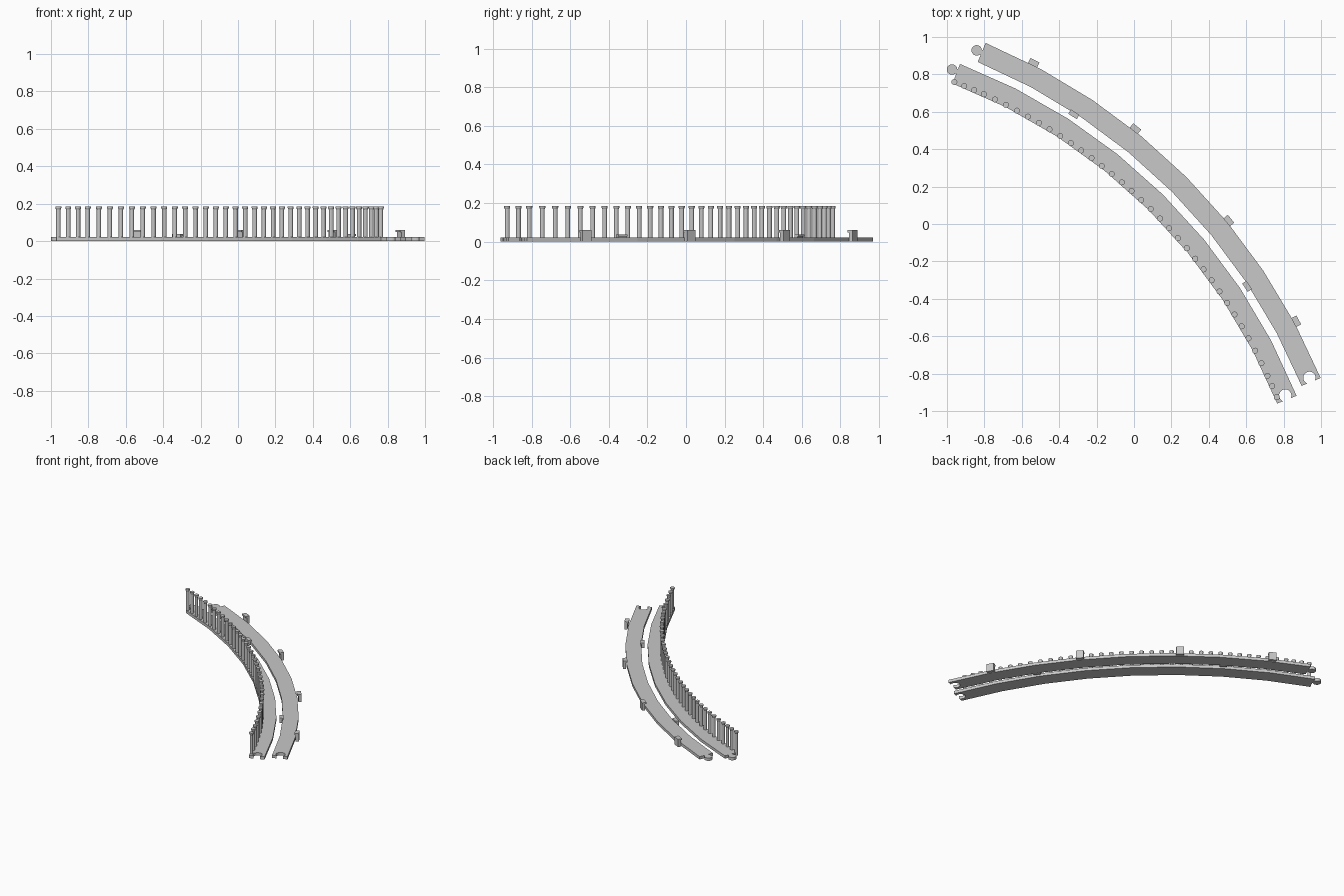
import bpy, bmesh
from math import radians, cos, sin, pi
from mathutils import Vector, Matrix

if "Cube" in bpy.data.objects:
    bpy.data.objects.remove(bpy.data.objects["Cube"])

CENTRE = Vector((-2.06, -2.09, 0))
THICK = 0.022

grey = bpy.data.materials.new("plain_grey")
grey.use_nodes = True
colour = (0.58, 0.58, 0.58, 1)
grey.diffuse_color = colour
grey.node_tree.nodes["Principled BSDF"].inputs["Base Color"].default_value = colour


def polar(radius, deg, z=0):
    a = radians(deg)
    return CENTRE + Vector((radius * cos(a), radius * sin(a), z))


def finish(bm, name):
    bmesh.ops.recalc_face_normals(bm, faces=bm.faces)
    mesh = bpy.data.meshes.new(name)
    bm.to_mesh(mesh)
    bm.free()
    mesh.materials.append(grey)
    obj = bpy.data.objects.new(name, mesh)
    bpy.context.collection.objects.link(obj)


def extrude_outline(name, points, height):
    bm = bmesh.new()
    face = bm.faces.new([bm.verts.new(p) for p in points])
    top = bmesh.ops.extrude_face_region(bm, geom=[face])["geom"]
    bmesh.ops.translate(bm, vec=(0, 0, height),
                        verts=[v for v in top if isinstance(v, bmesh.types.BMVert)])
    finish(bm, name)


def bulb(radius, deg, offset, size, inset):
    """Round joint outline: centre lies past the end line by offset."""
    radial = Vector((cos(radians(deg)), sin(radians(deg)), 0))
    along = Vector((-radial.y, radial.x, 0))
    centre = polar(radius, deg) + along * offset
    steps = 16
    pts = []
    for i in range(steps + 1):
        t = (pi - inset) * (1 - 2 * i / steps)
        pts.append(centre + along * cos(t) * size + radial * sin(t) * size)
    return pts


def track(name, r_in, r_out, r_knob, first, last):
    segments = 8
    angles = [first + (last - first) * i / segments for i in range(segments + 1)]
    mid = (r_in + r_out) / 2
    # outer edge, knob with neck, inner edge, then the open socket
    pts = [polar(r_out, a) for a in angles]
    pts += [polar(r_knob + 0.013, last)] + bulb(r_knob, last, 0.029, 0.028, 0.5)
    pts += [polar(r_knob - 0.013, last)]
    pts += [polar(r_in, a) for a in reversed(angles)]
    pts += list(reversed(bulb(mid, first, 0.024, 0.033, 0.75)))
    extrude_outline(name, pts, THICK)


def bracket(name, deg, r_edge, side, depth, top, cap):
    """Upright tab beside a track, with a short cap reaching back to it."""
    stem = depth * 0.3
    profile = [(stem, 0), (depth, 0), (depth, top), (0, top),
               (0, top - cap), (stem, top - cap)]
    radial = Vector((cos(radians(deg)), sin(radians(deg)), 0))
    along = Vector((-radial.y, radial.x, 0))
    bm = bmesh.new()
    rings = []
    for s in (-0.027, 0.027):
        rings.append([bm.verts.new(polar(r_edge + side * r, deg, z) + along * s)
                      for r, z in profile])
        bm.faces.new(rings[-1])
    n = len(profile)
    for i in range(n):
        j = (i + 1) % n
        bm.faces.new((rings[0][i], rings[0][j], rings[1][j], rings[1][i]))
    finish(bm, name)


def posts(name, radius, angles):
    """Row of round posts with flared heads."""
    profile = [(0.012, 0.0), (0.012, 0.168), (0.016, 0.177), (0.016, 0.185)]
    sides = 12
    bm = bmesh.new()
    for deg in angles:
        base = polar(radius, deg)
        rings = []
        for r, z in profile:
            rings.append([bm.verts.new(base + Matrix.Rotation(2 * pi * k / sides, 3, 'Z')
                                       @ Vector((r, 0, z))) for k in range(sides)])
        for low, high in zip(rings, rings[1:]):
            for k in range(sides):
                m = (k + 1) % sides
                bm.faces.new((low[k], low[m], high[m], high[k]))
        bm.faces.new(rings[0])
        bm.faces.new(rings[-1])
    finish(bm, name)


# Tracks
track("outer_track", 3.2, 3.31, 3.255, 22.5, 67.5)
track("inner_track", 3.043, 3.155, 3.112, 21.8, 69.02)

# Tabs along the outer track
for i, deg in enumerate((28.2, 39.4, 51.5, 62.7)):
    bracket("outer_tab_%d" % (i + 1), deg, 3.306, 1, 0.031, 0.06, 0.012)
for i, deg in enumerate((33.4, 57.0)):
    bracket("inner_tab_%d" % (i + 1), deg, 3.205, -1, 0.027, 0.037, 0.01)

# Railing posts, set slightly closer towards the knob end and at both ends
row = [68.9 - 1.07 * i for i in range(3)]
for i in range(32):
    t = i / 31
    row.append(65.7 - 40.96 * t * (0.93 + 0.07 * t))
row += [23.6, 22.4]
posts("railing_posts", 3.054, row)
